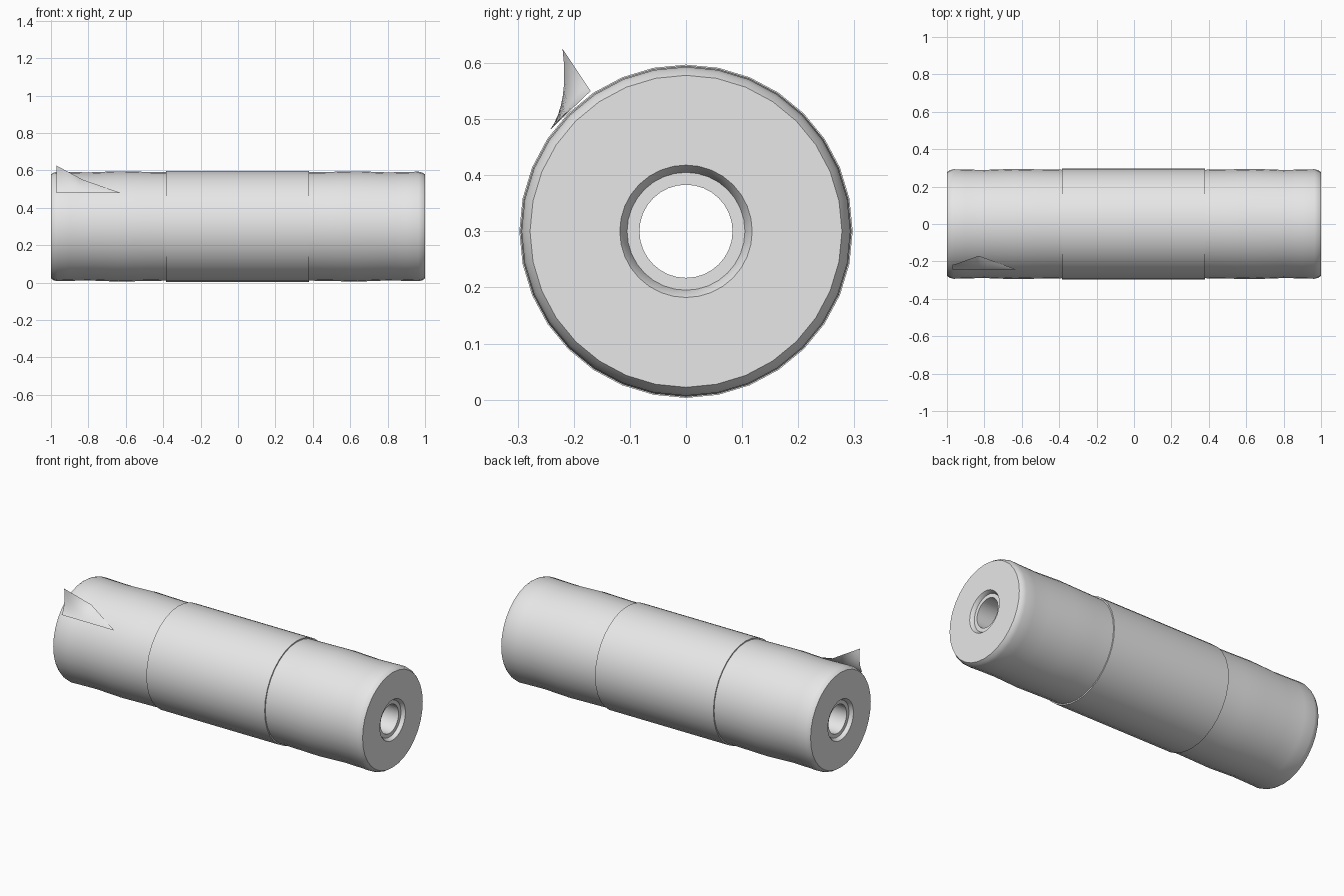
import bpy, bmesh, math
from mathutils import Vector

cube = bpy.data.objects.get("Cube")
if cube:
    bpy.data.objects.remove(cube, do_unlink=True)

SIDES = 32
AXIS_Z = 0.3

grey = bpy.data.materials.new("light_grey")
grey.use_nodes = True
grey.diffuse_color = (0.8, 0.8, 0.8, 1)
grey.node_tree.nodes["Principled BSDF"].inputs["Base Color"].default_value = (0.8, 0.8, 0.8, 1)


def finish(name, bm, outward=True):
    if outward:
        bmesh.ops.recalc_face_normals(bm, faces=bm.faces)
    mesh = bpy.data.meshes.new(name)
    bm.to_mesh(mesh)
    bm.free()
    mesh.materials.append(grey)
    obj = bpy.data.objects.new(name, mesh)
    bpy.context.collection.objects.link(obj)
    bpy.ops.object.select_all(action='DESELECT')
    obj.select_set(True)
    bpy.context.view_layer.objects.active = obj
    bpy.ops.object.shade_smooth_by_angle(angle=math.radians(40))
    return obj


def lathe(name, profile):
    """Turn a closed (x, radius) profile about the long axis."""
    bm = bmesh.new()
    rings = []
    for x, r in profile:
        rings.append([bm.verts.new((x, r * math.sin(a), AXIS_Z + r * math.cos(a)))
                      for a in (math.tau * i / SIDES for i in range(SIDES))])
    for ring, following in zip(rings, rings[1:] + rings[:1]):
        for i in range(SIDES):
            j = (i + 1) % SIDES
            bm.faces.new((ring[i], ring[j], following[j], following[i]))
    return finish(name, bm)


# Wrapped roll with soft dips, rounded ends and a chamfered bore
half = [(0.385, 0.29), (0.5, 0.292), (0.64, 0.295), (0.8, 0.289), (0.9, 0.291),
        (0.965, 0.293), (0.985, 0.288), (1.0, 0.278), (1.0, 0.118), (0.98, 0.105)]
lathe("roll_body", [(-x, r) for x, r in reversed(half)] + half)

# Hollow core tube, slightly recessed
lathe("core_tube", [(-0.98, 0.083), (-0.98, 0.106), (0.98, 0.106), (0.98, 0.083)])

# Middle band, standing just proud of the roll
lathe("middle_band", [(-0.385, 0.28), (-0.385, 0.297), (0.38, 0.297), (0.38, 0.28)])

# Peeled corner of the wrapper, curling away from its seam
COLS, ROWS = 12, 8
start, end = Vector((-0.97, -0.243, 0.48)), Vector((-0.63, -0.243, 0.48))
tip, side = Vector((-0.97, -0.22, 0.625)), Vector((-0.83, -0.17, 0.55))
tangent = Vector((0, 0.593, 0.805))

bm = bmesh.new()
grid = []
for i in range(COLS + 1):
    t = i / COLS
    base = start.lerp(end, t)
    if t < 0.5:
        top = tip.lerp(side, t * 2)
    else:
        top = side.lerp(end, t * 2 - 1)
    control = base + tangent * (top - base).length * 0.4
    control.x = (base.x + top.x) / 2
    column = []
    for j in range(ROWS + 1):
        s = j / ROWS
        column.append(bm.verts.new(base.lerp(control, s).lerp(control.lerp(top, s), s)))
    grid.append(column)
for a, b in zip(grid, grid[1:]):
    for j in range(ROWS):
        bm.faces.new((a[j], b[j], b[j + 1], a[j + 1]))
bmesh.ops.remove_doubles(bm, verts=bm.verts, dist=0.0005)
finish("peeled_flap", bm, outward=False)
